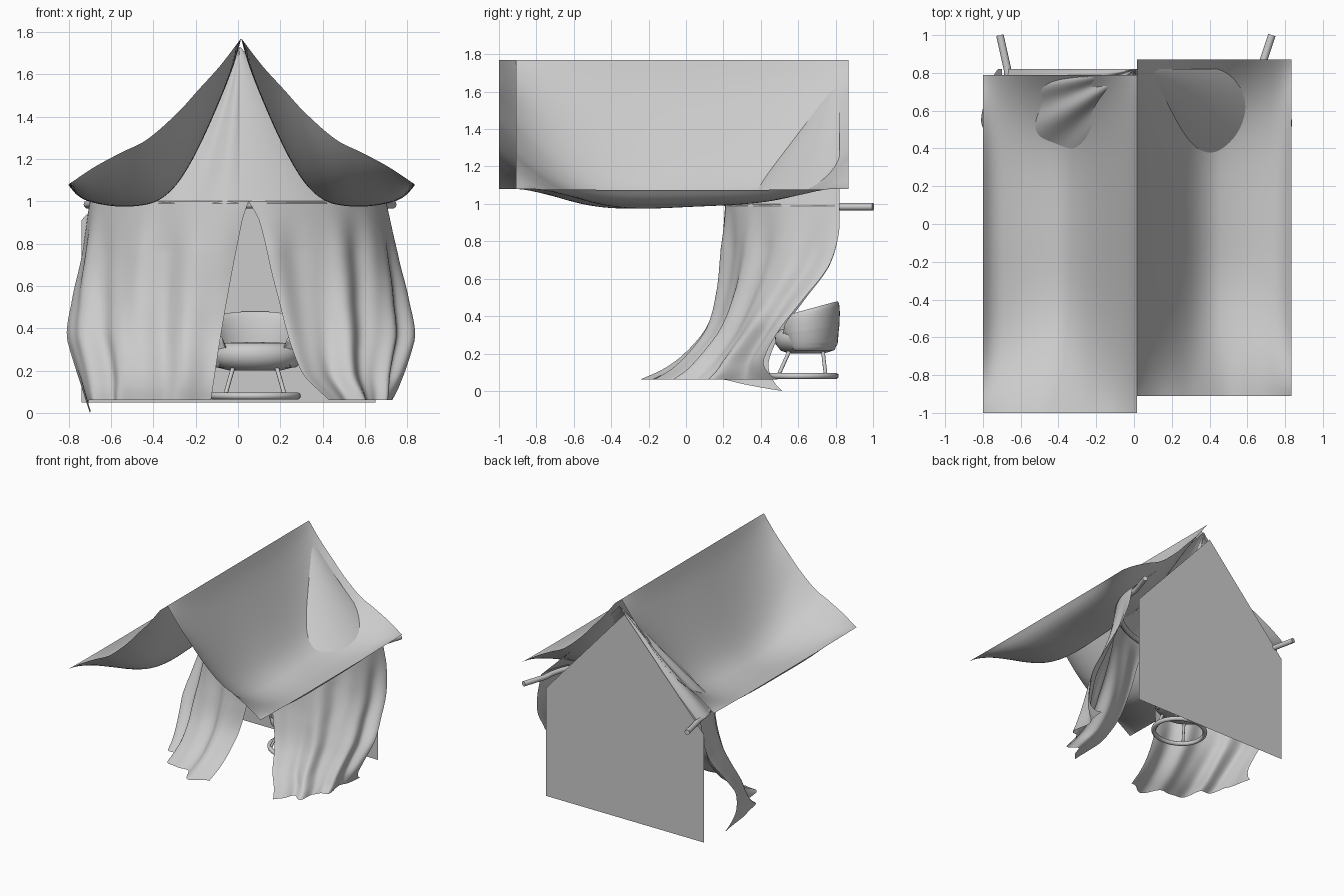
import bpy, bmesh
from math import sin, cos, asin, pi, radians

if "Cube" in bpy.data.objects:
    bpy.data.objects.remove(bpy.data.objects["Cube"])


def curve(pts, t):
    """Interpolated value of a short list of (t, value) points."""
    if t <= pts[0][0]:
        return pts[0][1]
    for i in range(len(pts) - 1):
        (a, p), (b, q) = pts[i], pts[i + 1]
        if t <= b:
            def slope(j):
                lo, hi = pts[max(j - 1, 0)], pts[min(j + 1, len(pts) - 1)]
                return (hi[1] - lo[1]) / (hi[0] - lo[0])
            h, x = b - a, (t - a) / (b - a)
            return (p * (1 + 2 * x) * (1 - x) ** 2 + slope(i) * h * x * (1 - x) ** 2
                    + q * x * x * (3 - 2 * x) + slope(i + 1) * h * x * x * (x - 1))
    return pts[-1][1]


def finish(name, bm, angle=60):
    me = bpy.data.meshes.new(name)
    bm.to_mesh(me)
    bm.free()
    ob = bpy.data.objects.new(name, me)
    bpy.context.collection.objects.link(ob)
    bpy.ops.object.select_all(action='DESELECT')
    ob.select_set(True)
    bpy.context.view_layer.objects.active = ob
    bpy.ops.object.shade_smooth_by_angle(angle=radians(angle))
    return ob


def sheet(name, fn, nu, nv):
    """Cloth surface from a function of u, v in 0..1."""
    bm = bmesh.new()
    g = [[bm.verts.new(fn(i / nu, j / nv)) for j in range(nv + 1)] for i in range(nu + 1)]
    for i in range(nu):
        for j in range(nv):
            bm.faces.new((g[i][j], g[i + 1][j], g[i + 1][j + 1], g[i][j + 1]))
    return finish(name, bm)


def tube(name, pts, r, cyclic=False):
    cu = bpy.data.curves.new(name, 'CURVE')
    cu.dimensions = '3D'
    cu.bevel_depth = r
    cu.bevel_resolution = 3
    cu.use_fill_caps = True
    sp = cu.splines.new('POLY')
    sp.points.add(len(pts) - 1)
    for p, c in zip(sp.points, pts):
        p.co = (*c, 1)
    sp.use_cyclic_u = cyclic
    ob = bpy.data.objects.new(name, cu)
    bpy.context.collection.objects.link(ob)
    return ob


# Roof cloths: nearly straight at the ends, sagging in between
END = [(0, 1.77), (.1, 1.64), (.2, 1.53), (.3, 1.42), (.45, 1.29), (.57, 1.23), (.7, 1.16), (.82, 1.08)]
SAG = [(0, 1.77), (.03, 1.66), (.1, 1.48), (.2, 1.26), (.28, 1.12), (.35, 1.04), (.43, .995),
       (.58, .98), (.72, 1.0), (.78, 1.03), (.82, 1.075)]


def roof(name, s, y0, y1):
    def fn(u, v):
        d = .82 * u
        b = 1 - abs(2 * v - 1) ** 3.2
        z = curve(END, d) * (1 - b) + curve(SAG, d) * b
        z += .012 * sin(9 * v + 2) * sin(pi * u) * b
        return (.015 + s * d * (1 if s > 0 else .994), y0 + (y1 - y0) * v, z)
    return sheet(name, fn, 48, 48)


roof("roof_cloth_right", 1, -.91, .87)
roof("roof_cloth_left", -1, -1.0, .79)

# Cone canopy from the ridge to the curtain rail
YC = .82


def canopy(name, s):
    def fn(u, v):
        a = u * pi / 2
        fold = .025 * sin(15 * a) * sin(pi * v * .8) if s < 0 else 0
        r = v - .03 * sin(pi * v) + fold
        return (s * .7 * r * sin(a) + .01, YC - .61 * r * cos(a), 1.73 - .74 * v)
    return sheet(name, fn, 64, 20)


canopy("canopy_right", 1)
canopy("canopy_left", -1)

# Curtains hanging from the rail, bulging at the sides, flaring onto the floor
RX = [(0, .7), (.3, .75), (.5, .81), (.65, .86), (.72, .86), (.85, .81), (1, .72)]
RY = [(0, .61), (.3, .63), (.5, .65), (.7, .7), (.85, .81), (.94, .92), (1, 1.04)]
BACK = [(0, 91), (.15, 90), (.35, 86), (.55, 77), (.72, 72), (.88, 76), (1, 87)]
OPEN = {1: [(0, .05), (.1, .1), (.42, .17), (.85, .29), (1, .42)],
        -1: [(0, -.05), (.1, -.02), (.6, .07), (1, .13)]}


def curtain(name, s):
    def fn(u, v):
        rx, ry = curve(RX, v), curve(RY, v)
        a0 = asin(curve(OPEN[s], v) / rx)
        a = a0 + (radians(curve(BACK, v)) - a0) * u
        w = min(1, v * 4) * (.5 + .5 * v)
        f = 1 + .04 * w * sin(19 * u + s) + .015 * w * sin(33 * u + 3 * v)
        z = 1 - .94 * v
        if s < 0:
            z -= .06 * v ** 12 * max(0, (u - .85) / .15)
        y = YC - ry * f * max(0, cos(a)) ** (1 - .6 * v * v)
        return (s * rx * (1 + (f - 1) * .6) * sin(a), y, z)
    return sheet(name, fn, 90, 44)


curtain("curtain_right", 1)
curtain("curtain_left", -1)

# Bent curtain rail with its ends running to the back
rail = [(-.71, 1.0, .985)]
rail += [(.67 * sin(a), YC - .58 * cos(a), .985) for a in [radians(-90 + 7.5 * i) for i in range(25)]]
rail += [(.73, 1.0, .985)]
tube("curtain_rail", rail, .02)

# Flat house-shaped back panel
bm = bmesh.new()
bm.faces.new([bm.verts.new(p) for p in
              [(-.74, .83, .05), (.65, .83, .05), (.65, .83, .91), (-.04, .83, 1.68), (-.74, .83, .91)]])
finish("back_panel", bm)

# Tub stool: rounded seat, wrap-around back, legs and floor ring
CX, CY = .08, .645
prof = [(0, .2), (.1, .2), (.15, .215), (.18, .25), (.185, .3), (.15, .33), (0, .335)]
bm = bmesh.new()
vs = [bm.verts.new((r, 0, z)) for r, z in prof]
es = [bm.edges.new(e) for e in zip(vs, vs[1:])]
bmesh.ops.spin(bm, geom=vs + es, cent=(0, 0, 0), axis=(0, 0, 1), angle=2 * pi, steps=40)
bmesh.ops.remove_doubles(bm, verts=bm.verts, dist=.0005)
bmesh.ops.recalc_face_normals(bm, faces=bm.faces)
seat = finish("stool_seat", bm)
seat.location = (CX, CY, 0)
seat.scale = (1.2, .92, 1)


def backrest(u, v):
    a = radians(-50 + 280 * u)
    c = 2 * pi * v
    top = .435 + .045 * sin(a)
    h = (top - .215) / 2 * min(1, 12 * u, 12 * (1 - u)) ** .5
    r = .172 + .022 * cos(c) * min(1, 12 * u, 12 * (1 - u)) ** .5
    r += .012 * sin(c)
    return (CX + 1.2 * r * cos(a), CY + .9 * r * sin(a), (top + .215) / 2 + h * sin(c))


sheet("stool_back", backrest, 48, 20)
ring = [(CX + .2 * cos(2 * pi * i / 40), .62 + .18 * sin(2 * pi * i / 40), .08) for i in range(40)]
tube("stool_ring", ring, .017, True)
for i in range(4):
    a = pi / 4 + i * pi / 2
    tube("stool_leg", [(CX + .14 * cos(a), CY + .12 * sin(a), .23),
                       (CX + .2 * cos(a), .62 + .18 * sin(a), .08)], .01)
